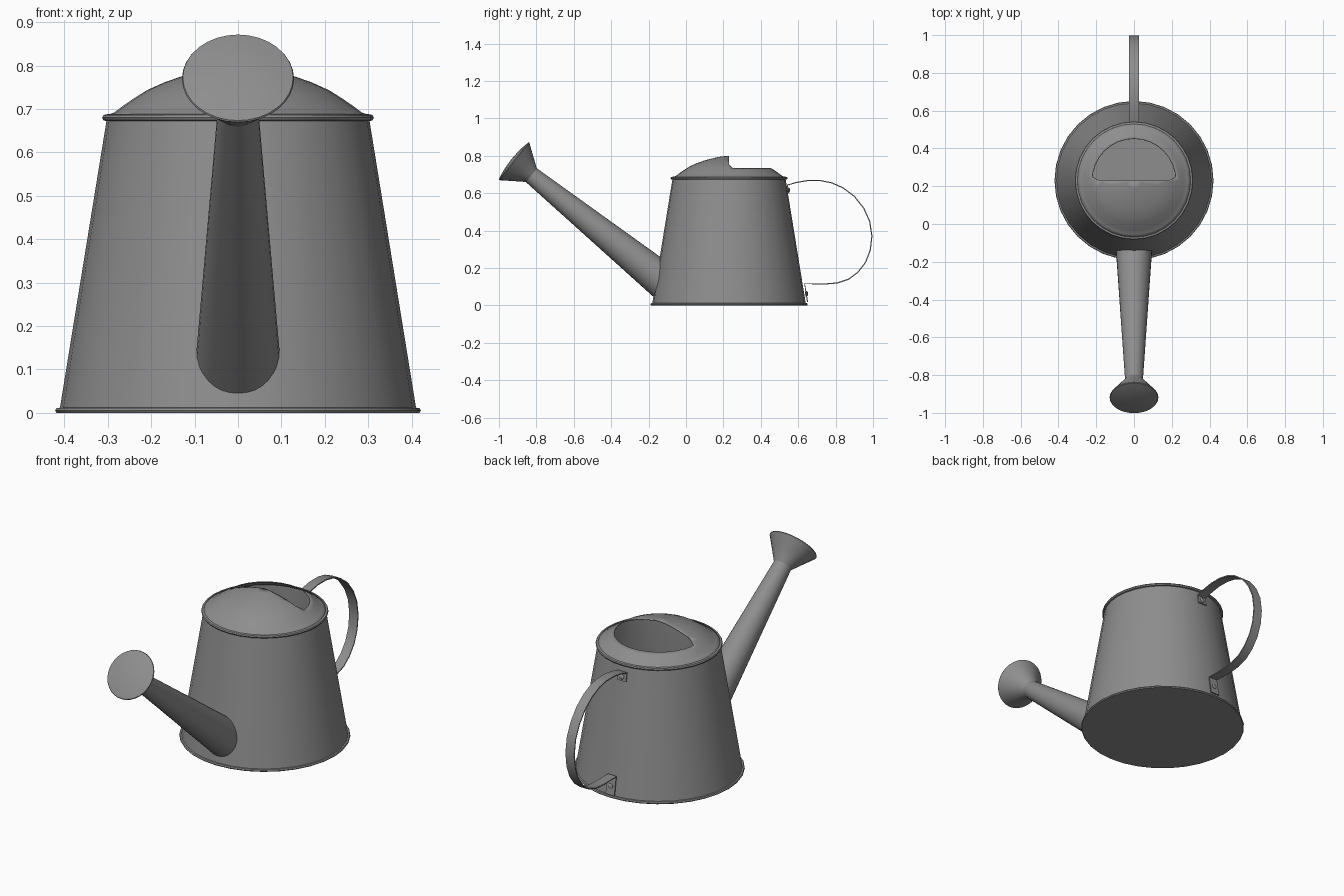
import bpy, bmesh, math
from mathutils import Vector, Matrix

if "Cube" in bpy.data.objects:
    bpy.data.objects.remove(bpy.data.objects["Cube"])

CY = 0.23      # body axis position along y
SEG = 32

metal = bpy.data.materials.new("grey_metal")
metal.diffuse_color = (0.27, 0.27, 0.27, 1)
metal.use_nodes = True
metal.node_tree.nodes["Principled BSDF"].inputs["Base Color"].default_value = metal.diffuse_color


def finish(name, bm, matrix=None, angle=35, recalc=True):
    if recalc:
        bmesh.ops.recalc_face_normals(bm, faces=bm.faces[:])
    if matrix:
        bm.transform(matrix)
    me = bpy.data.meshes.new(name)
    bm.to_mesh(me)
    bm.free()
    me.materials.append(metal)
    me.shade_smooth()
    me.set_sharp_from_angle(angle=math.radians(angle))
    ob = bpy.data.objects.new(name, me)
    bpy.context.collection.objects.link(ob)
    return ob


def lathe(profile, seg=SEG):
    """Revolve (radius, height) points about z."""
    bm = bmesh.new()
    rings = []
    for r, z in profile:
        if r < 1e-6:
            rings.append([bm.verts.new((0, 0, z))] * seg)
        else:
            rings.append([bm.verts.new((r * math.cos(2 * math.pi * i / seg),
                                        r * math.sin(2 * math.pi * i / seg), z))
                          for i in range(seg)])
    for a, b in zip(rings, rings[1:]):
        for i in range(seg):
            j = (i + 1) % seg
            bm.faces.new(list(dict.fromkeys((a[i], a[j], b[j], b[i]))))
    bmesh.ops.recalc_face_normals(bm, faces=bm.faces[:])
    return bm


def wall_radius(z):
    return 0.41 + (0.303 - 0.41) * (z - 0.012) / 0.66


# hollow body with rolled rims
body = [(0, 0), (0.418, 0), (0.421, 0.005), (0.418, 0.011), (0.41, 0.012),
        (0.303, 0.672), (0.31, 0.674), (0.313, 0.68), (0.31, 0.686),
        (0.300, 0.688), (0.298, 0.672), (0.405, 0.015), (0, 0.015)]
finish("body", lathe(body), Matrix.Translation((0, CY, 0)))

# domed cover with the filling opening cut from its back half
dome = lathe([(0.302, 0.686), (0.285, 0.692), (0.265, 0.707), (0.24, 0.724),
              (0.21, 0.743), (0.17, 0.761), (0.13, 0.775), (0.085, 0.787),
              (0.04, 0.796), (0, 0.80)])
cuts = [(Vector((0, 0, 0)), Vector((0, 1, 0))),
        (Vector((0, 0, 0.735)), Vector((0, 0, 1))),
        (Vector((0, 0.02, 0.735)), Vector((0, 0.02, 0.02)).normalized())]
for co, no in cuts:
    bmesh.ops.bisect_plane(dome, geom=dome.verts[:] + dome.edges[:] + dome.faces[:],
                           dist=1e-5, plane_co=co, plane_no=no)
gone = [f for f in dome.faces
        if all((f.calc_center_median() - co).dot(no) > 1e-5 for co, no in cuts)]
bmesh.ops.delete(dome, geom=gone, context='FACES')
cover = finish("dome_cover", dome, Matrix.Translation((0, CY, 0)), recalc=False)
shell = cover.modifiers.new("thickness", 'SOLIDIFY')
shell.thickness = 0.004
shell.offset = -1

# tapered spout, its base fitted to the body wall
tip = Vector((0, -0.828, 0.697))
axis = Vector((0, 0.779, -0.627)).normalized()
side = Vector((1, 0, 0))
up = axis.cross(side)
bm = bmesh.new()
top, base = [], []
for i in range(SEG):
    a = 2 * math.pi * i / SEG
    out = side * math.cos(a) + up * math.sin(a)
    p0 = tip + out * 0.047
    p1 = tip + axis * 1.0 + out * 0.102
    lo, hi = 0.0, 1.0
    for _ in range(30):
        mid = (lo + hi) / 2
        p = p0.lerp(p1, mid)
        if math.hypot(p.x, p.y - CY) > wall_radius(p.z) - 0.002:
            lo = mid
        else:
            hi = mid
    top.append(bm.verts.new(p0))
    base.append(bm.verts.new(p0.lerp(p1, lo)))
for i in range(SEG):
    j = (i + 1) % SEG
    bm.faces.new((top[i], top[j], base[j], base[i]))
finish("spout", bm)

# sprinkler rose on the spout tip
rose = [(0.047, -0.003), (0.049, 0.002), (0.085, 0.054), (0.126, 0.112),
        (0.129, 0.116), (0.127, 0.12), (0.09, 0.128), (0.045, 0.133), (0, 0.135)]
turn = Vector((0, 0, 1)).rotation_difference(-axis).to_matrix().to_4x4()
finish("rose", lathe(rose), Matrix.Translation(tip) @ turn)

# strap handle, with its ends bent down against the body
path = [(0.550, 0.598), (0.542, 0.643), (0.59, 0.657), (0.65, 0.667), (0.72, 0.667),
        (0.78, 0.655), (0.84, 0.628), (0.90, 0.583), (0.95, 0.52), (0.982, 0.45),
        (0.994, 0.37), (0.985, 0.295), (0.96, 0.23), (0.92, 0.178), (0.87, 0.14),
        (0.81, 0.12), (0.74, 0.114), (0.634, 0.116), (0.650, 0.018)]
pts = [Vector((0, y, z)) for y, z in path]
bm = bmesh.new()
rows = []
for i, p in enumerate(pts):
    t = (pts[min(i + 1, len(pts) - 1)] - pts[max(i - 1, 0)]).normalized()
    n = Vector((0, -t.z, t.y)) * 0.003
    rows.append([bm.verts.new(p + n * s + Vector((0.026 * x, 0, 0)))
                 for x, s in ((-1, -1), (1, -1), (1, 1), (-1, 1))])
for a, b in zip(rows, rows[1:]):
    for i in range(4):
        j = (i + 1) % 4
        bm.faces.new((a[i], a[j], b[j], b[i]))
bm.faces.new(rows[0])
bm.faces.new(rows[-1])
finish("handle", bm)

# rivets holding the strap ends
normal = Vector((0, 0.987, 0.16))
tilt = Vector((0, 0, 1)).rotation_difference(normal).to_matrix().to_4x4()
for name, y, z in (("upper_rivet", 0.546, 0.618), ("lower_rivet", 0.643, 0.062)):
    finish(name, lathe([(0.013, -0.006), (0.013, 0.005), (0.008, 0.009), (0, 0.01)], 12),
           Matrix.Translation((0, y, z)) @ tilt)
